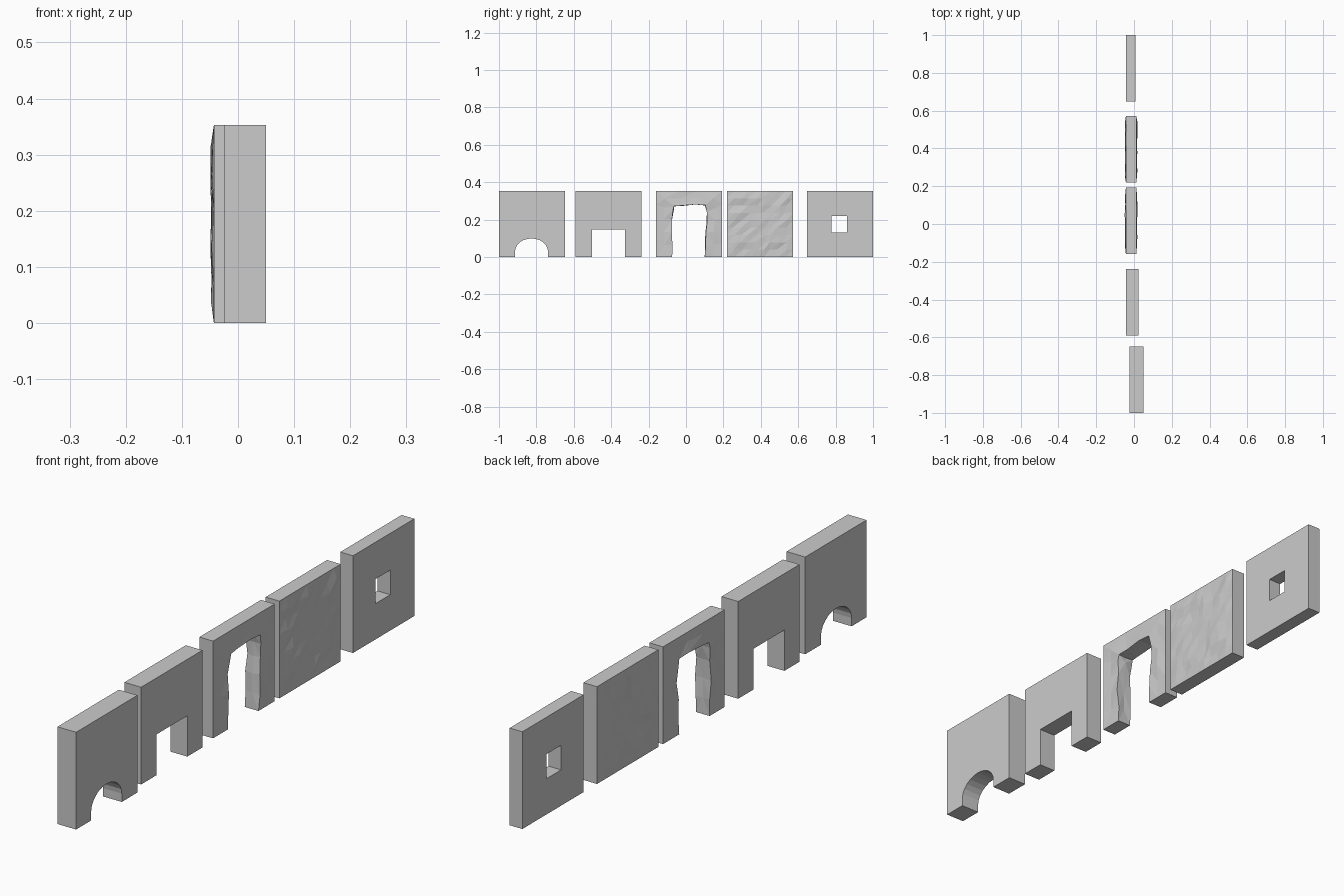
import bpy, bmesh, math, random

if "Cube" in bpy.data.objects:
    bpy.data.objects.remove(bpy.data.objects["Cube"])

random.seed(4)
H = 0.353
W = 0.352


def finish(bm, name):
    bmesh.ops.recalc_face_normals(bm, faces=bm.faces)
    me = bpy.data.meshes.new(name)
    bm.to_mesh(me)
    bm.free()
    ob = bpy.data.objects.new(name, me)
    bpy.context.collection.objects.link(ob)
    return ob


def prism(name, profile, x0, x1):
    """Extrude a (y, z) outline from x0 to x1."""
    bm = bmesh.new()
    face = bm.faces.new([bm.verts.new((x0, y, z)) for y, z in profile])
    ext = bmesh.ops.extrude_face_region(bm, geom=[face])
    for v in ext["geom"]:
        if isinstance(v, bmesh.types.BMVert):
            v.co.x = x1
    return finish(bm, name)


def panel_with_notch(name, y0, notch, x0, x1):
    """Square wall whose bottom edge is cut by a notch outline."""
    prism(name, [(y0, 0), (y0, H), (y0 + W, H), (y0 + W, 0)] + notch, x0, x1)


def loft(name, rings, closed):
    """Skin rings of points; cap the ends when the path is open."""
    bm = bmesh.new()
    vs = [[bm.verts.new(p) for p in r] for r in rings]
    n, m = len(vs), len(vs[0])
    for i in range(n if closed else n - 1):
        a, b = vs[i], vs[(i + 1) % n]
        for j in range(m):
            k = (j + 1) % m
            bm.faces.new((a[j], a[k], b[k], b[j]))
    if not closed:
        bm.faces.new(vs[0])
        bm.faces.new(vs[-1])
    bmesh.ops.triangulate(bm, faces=[f for f in bm.faces if len(f.verts) == 4])
    return finish(bm, name)


# wall with rounded arch at the floor
cy, r = -0.826, 0.088
arch = [(cy + r, 0)]
for i in range(13):
    a = math.pi * i / 12
    arch.append((cy + r * math.cos(a), 0.03 + 0.069 * math.sin(a)))
arch.append((cy - r, 0))
panel_with_notch("arch_wall", -1.0, arch, -0.025, 0.05)

# wall with square opening
panel_with_notch("square_opening_wall", -0.59,
                 [(-0.325, 0), (-0.325, 0.148), (-0.503, 0.148), (-0.503, 0)],
                 -0.043, 0.024)

# rough doorway wall: pairs of (outer, inner) points around the opening
X0, X1 = -0.043, 0.012
L, R = -0.16, 0.193
pairs = [((L, 0), (-0.074, 0)), ((L, .07), (-.072, .06)), ((L, .14), (-.076, .13)),
         ((L, .21), (-.075, .2)), ((L, .28), (-.07, .25)), ((L, H), (-.064, .272)),
         ((-.04, H), (-.02, .275)), ((.06, H), (.05, .281)), ((R, H), (.104, .277)),
         ((R, .28), (.111, .24)), ((R, .21), (.113, .19)), ((R, .14), (.106, .13)),
         ((R, .07), (.105, .06)), ((R, 0), (.1, 0))]
rings = []
for i, (o, q) in enumerate(pairs):
    side = i not in (0, len(pairs) - 1)
    bump = lambda s: random.uniform(-0.002, s) if side else 0.0
    mid = [(o[0] + q[0]) / 2, (o[1] + q[1]) / 2]
    jit = random.uniform(-0.006, 0.006) if side else 0
    rings.append([(X0, *o),
                  (X0 - bump(0.005), *mid),
                  (X0 - bump(0.007), *q),
                  ((X0 + X1) / 2, q[0] + jit, q[1] + jit * 0.5),
                  (X1 + bump(0.007), *q),
                  (X1 + bump(0.005), *mid),
                  (X1, *o)])
loft("rough_doorway_wall", rings, False)

# rough solid wall: box with chipped front and back faces
bm = bmesh.new()
N = 9
sheets = []
for x, s in ((X0, -1), (X1, 1)):
    g = []
    for i in range(N + 1):
        row = []
        for j in range(N + 1):
            inner = 0 < i < N and 0 < j < N
            d = random.uniform(-0.002, 0.006) * s if inner else 0
            jy = random.uniform(-0.01, 0.01) if inner else 0
            row.append(bm.verts.new((x + d, 0.22 + W * i / N + jy, H * j / N)))
        g.append(row)
    for i in range(N):
        for j in range(N):
            a, b, c, d = g[i][j], g[i + 1][j], g[i + 1][j + 1], g[i][j + 1]
            bm.faces.new((a, b, c))
            bm.faces.new((a, c, d))
    sheets.append(g)
bmesh.ops.bridge_loops(bm, edges=[e for e in bm.edges if e.is_boundary])
finish(bm, "rough_wall")

# wall with small square window: four corners lofted around the hole
yw = 0.648
outer = [(yw, 0), (yw + W, 0), (yw + W, H), (yw, H)]
hole = [(0.778, 0.13), (0.862, 0.13), (0.862, 0.219), (0.778, 0.219)]
loft("window_wall", [[(-0.043, *o), (-0.043, *h), (0.008, *h), (0.008, *o)]
                     for o, h in zip(outer, hole)], True)
